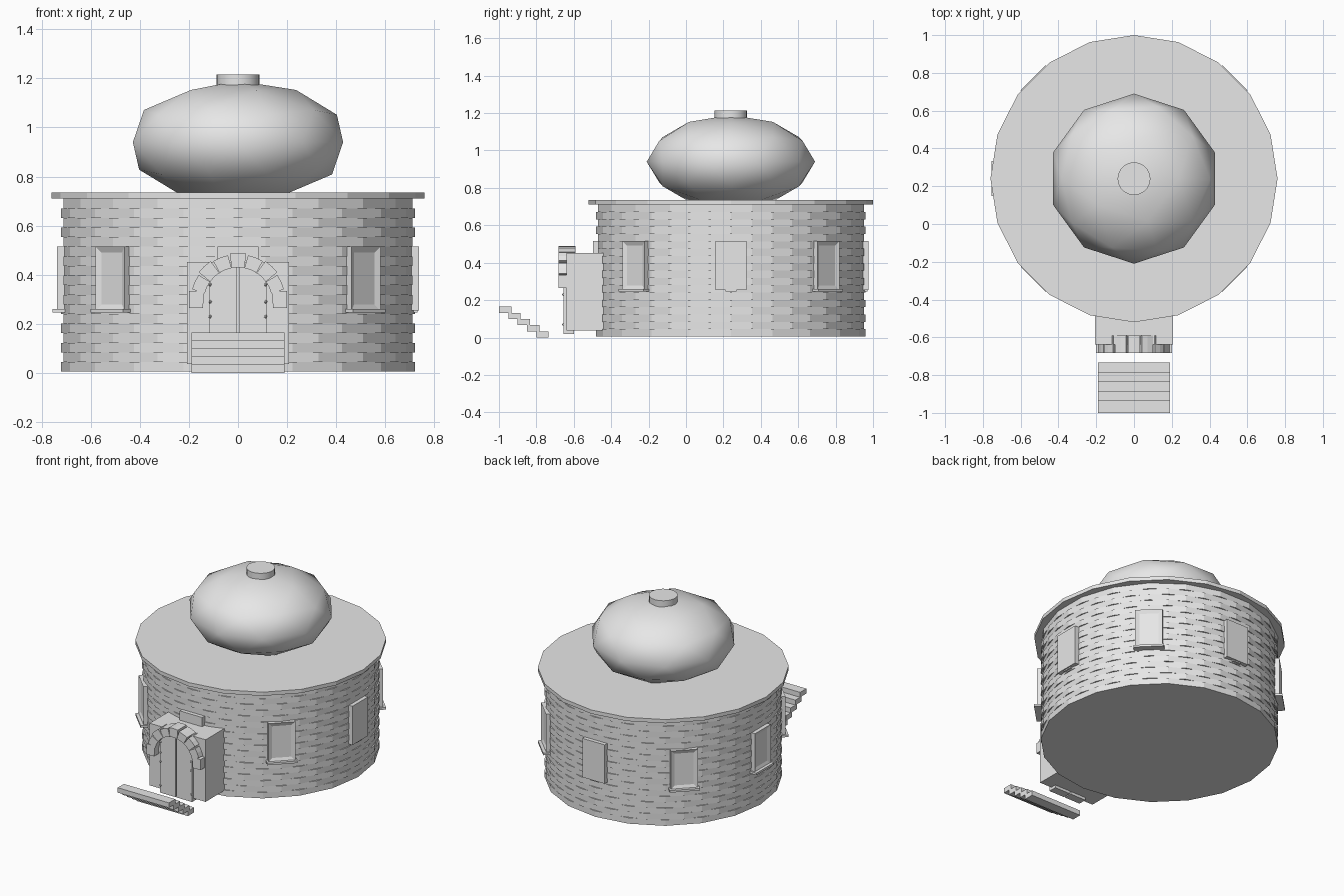
import bpy, bmesh
from math import sin, cos, pi, radians, sqrt
from mathutils import Matrix, Vector

cube = bpy.data.objects.get("Cube")
if cube:
    bpy.data.objects.remove(cube, do_unlink=True)

grey = bpy.data.materials.new("plain_grey")
grey.use_nodes = True
grey.diffuse_color = (0.8, 0.8, 0.8, 1)
grey.node_tree.nodes["Principled BSDF"].inputs["Base Color"].default_value = (0.8, 0.8, 0.8, 1)

CY = 0.24  # centre of the round house along y


def finish(name, bm, smooth=None):
    bmesh.ops.recalc_face_normals(bm, faces=bm.faces)
    mesh = bpy.data.meshes.new(name)
    bm.to_mesh(mesh)
    bm.free()
    mesh.materials.append(grey)
    ob = bpy.data.objects.new(name, mesh)
    bpy.context.collection.objects.link(ob)
    if smooth:
        bpy.ops.object.select_all(action='DESELECT')
        ob.select_set(True)
        bpy.context.view_layer.objects.active = ob
        bpy.ops.object.shade_smooth_by_angle(angle=radians(smooth))
    return ob


def add_box(bm, lo, hi, mat=Matrix()):
    lo, hi = Vector(lo), Vector(hi)
    size = Matrix.Diagonal((*(hi - lo), 1))
    return bmesh.ops.create_cube(bm, size=1, matrix=mat @ Matrix.Translation((lo + hi) / 2) @ size)["verts"]


def add_drum(bm, r, z0, z1, sides, turn=0):
    mat = Matrix.Translation((0, CY, (z0 + z1) / 2)) @ Matrix.Rotation(turn, 4, 'Z')
    bmesh.ops.create_cone(bm, cap_ends=True, segments=sides, radius1=r, radius2=r,
                          depth=z1 - z0, matrix=mat)


def add_prism(bm, pts, y0, y1):
    # extrude an x-z outline along y
    face = bm.faces.new([bm.verts.new((x, y0, z)) for x, z in pts])
    out = bmesh.ops.extrude_face_region(bm, geom=[face])["geom"]
    bmesh.ops.translate(bm, vec=(0, y1 - y0, 0),
                        verts=[v for v in out if isinstance(v, bmesh.types.BMVert)])


# Wall of stacked rings, every second ring turned by half a side
ROWS, Z0, TOP = 18, 0.006, 0.71
step = (TOP - Z0) / ROWS
bm = bmesh.new()
for k in range(ROWS):
    turn = 0 if k % 2 == 0 else pi / 20
    add_drum(bm, 0.72, Z0 + k * step, Z0 + (k + 1) * step, 20, turn)
finish("wall_rings", bm)

# Flat roof
bm = bmesh.new()
add_drum(bm, 0.76, TOP, 0.735, 20)
finish("roof_slab", bm)

# Squashed dome and its cap
bm = bmesh.new()
bmesh.ops.create_icosphere(bm, subdivisions=2, radius=1,
                           matrix=Matrix.Translation((0, CY, 0.94)) @ Matrix.Diagonal((0.45, 0.45, 0.25, 1)))
finish("dome", bm, 40)
bm = bmesh.new()
add_drum(bm, 0.087, 1.165, 1.215, 20)
finish("dome_cap", bm, 30)

# Eight windows: framed ones with a sill, plain slabs on the left, back and front
for i in range(8):
    mat = Matrix.Translation((0, CY, 0)) @ Matrix.Rotation(i * pi / 4, 4, 'Z')
    bm = bmesh.new()
    add_box(bm, (0.68, -0.083, 0.255), (0.737, 0.083, 0.515))
    if i not in (0, 2, 6):
        front = max(bm.faces, key=lambda f: f.calc_center_median().x)
        bmesh.ops.inset_region(bm, faces=[front], thickness=0.034)
        bmesh.ops.translate(bm, vec=(-0.01, 0, 0), verts=front.verts)
        add_box(bm, (0.69, -0.093, 0.246), (0.755, 0.093, 0.26))
    else:
        add_box(bm, (0.69, -0.03, 0.247), (0.73, 0.03, 0.256))
    bm.transform(mat)
    finish(f"window_{i + 1}", bm)

# Porch
bm = bmesh.new()
add_box(bm, (-0.207, -0.638, 0.038), (0.207, -0.44, 0.453))
finish("porch", bm)

# Arched double door
AZ, R_IN, R_OUT = 0.29, 0.14, 0.2
for side, label in ((1, "left"), (-1, "right")):
    xs = [0.004 + 0.115 * t / 6 for t in range(7)]
    pts = [(side * xs[-1], 0.02), (side * xs[0], 0.02)]
    pts += [(side * x, AZ + sqrt(R_IN ** 2 - x * x)) for x in xs]
    bm = bmesh.new()
    add_prism(bm, pts, -0.655, -0.6)
    finish(f"door_{label}", bm)
    # hinge studs
    bm = bmesh.new()
    for z in (0.07, 0.23, 0.29, 0.36):
        bmesh.ops.create_icosphere(bm, subdivisions=1, radius=0.007,
                                   matrix=Matrix.Translation((side * 0.113, -0.656, z)))
    finish(f"door_studs_{label}", bm)

# Stone arch: wedges of alternating depth and a foot block on each side
bm = bmesh.new()
COUNT, START = 7, radians(14)
span = (pi - 2 * START) / COUNT
for k in range(COUNT):
    a, b = START + k * span, START + (k + 1) * span
    mid, gap = (a + b) / 2, 0.025
    r = R_OUT if k % 2 else R_OUT - 0.006
    pts = [(R_IN * cos(t), AZ + R_IN * sin(t)) for t in (a, mid, b)]
    pts += [(r * cos(t), AZ + r * sin(t)) for t in (b - gap, mid, a + gap)]
    add_prism(bm, pts, -0.682, -0.59)
for s in (1, -1):
    add_prism(bm, [(s * 0.143, 0.265), (s * 0.2, 0.265), (s * 0.2, 0.335), (s * 0.137, 0.335)],
              -0.682, -0.59)
finish("door_arch", bm)

# Detached flight of steps
bm = bmesh.new()
for k in range(5):
    y, z = -1 + k * 0.05, 0.132 - k * 0.033
    add_box(bm, (-0.19, y, z), (0.19, y + 0.066, z + 0.033))
finish("steps", bm)
